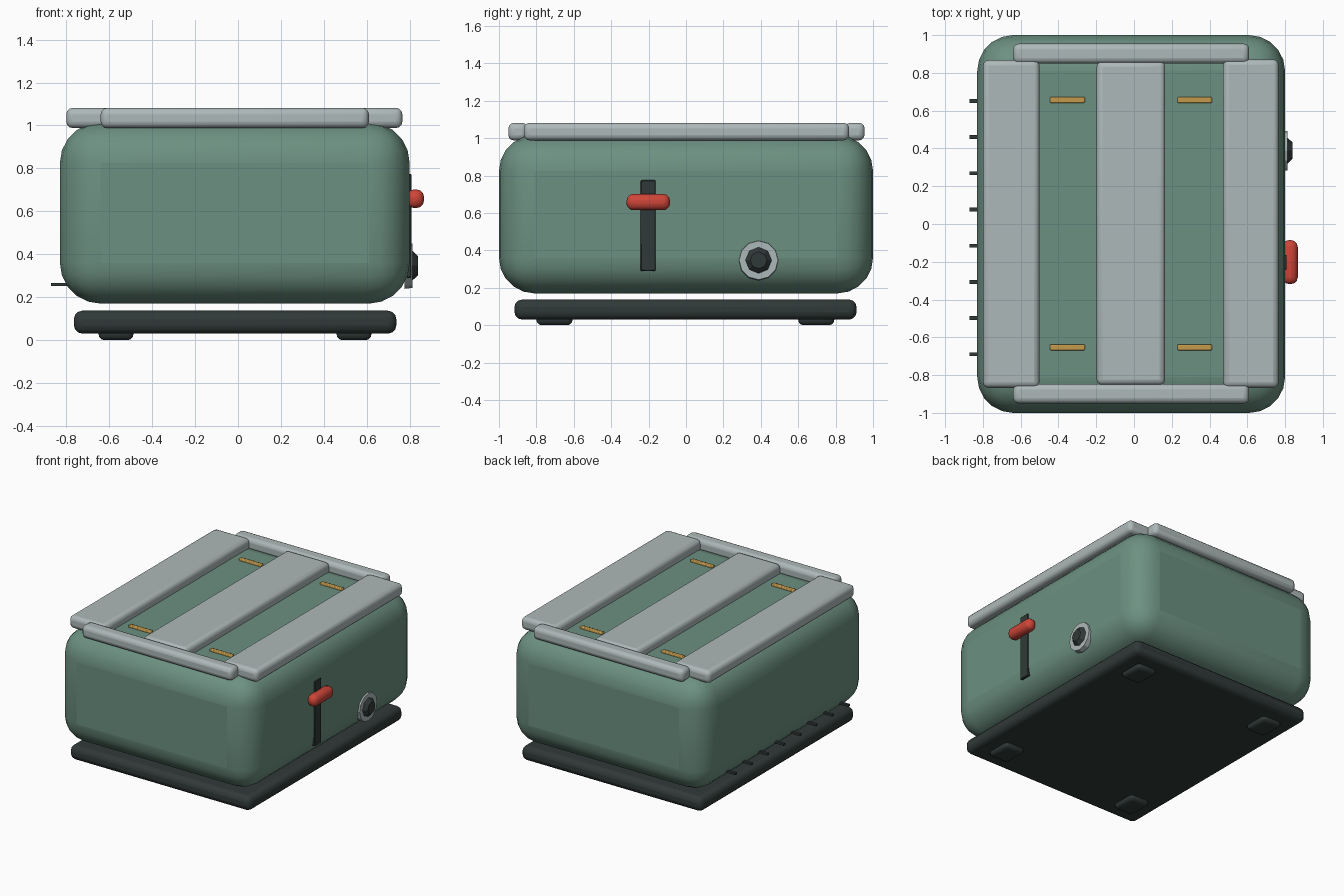
import bpy, math

if "Cube" in bpy.data.objects:
    bpy.data.objects.remove(bpy.data.objects["Cube"])


def material(name, rgb):
    m = bpy.data.materials.new(name)
    m.diffuse_color = (*rgb, 1)
    m.use_nodes = True
    m.node_tree.nodes["Principled BSDF"].inputs["Base Color"].default_value = m.diffuse_color
    return m


GREEN = material("green_enamel", (0.15, 0.28, 0.22))
STEEL = material("steel", (0.42, 0.48, 0.48))
DARK = material("dark_plastic", (0.03, 0.042, 0.04))
RED = material("red_plastic", (0.62, 0.06, 0.04))
BRASS = material("brass", (0.55, 0.32, 0.07))


def box(name, x, y, z, mat, bevel=0.0, segments=3):
    """Rounded box from (min, max) ranges on each axis."""
    bpy.ops.mesh.primitive_cube_add(
        size=1, location=[(a + b) / 2 for a, b in (x, y, z)])
    o = bpy.context.object
    o.name = name
    o.scale = [b - a for a, b in (x, y, z)]
    bpy.ops.object.transform_apply(location=False, rotation=False, scale=True)
    o.data.materials.append(mat)
    if bevel:
        m = o.modifiers.new("bevel", 'BEVEL')
        m.width, m.segments = bevel, segments
        bpy.ops.object.shade_smooth_by_angle(angle=math.radians(35))
    return o


def disc(name, x0, x1, r0, r1, sides, mat):
    """Tapered disc facing +x at the dial position."""
    bpy.ops.mesh.primitive_cone_add(
        vertices=sides, radius1=r0, radius2=r1, depth=x1 - x0,
        location=((x0 + x1) / 2, 0.388, 0.347), rotation=(0, math.pi / 2, 0))
    o = bpy.context.object
    o.name = name
    o.data.materials.append(mat)


# Shell, base and feet
box("body", (-0.83, 0.80), (-1, 1), (0.17, 1.015), GREEN, 0.19, 5)
box("base", (-0.765, 0.738), (-0.917, 0.912), (0.03, 0.137), DARK, 0.04)
for i, x in enumerate(((-0.65, -0.487), (0.459, 0.622))):
    for j, y in enumerate(((-0.80, -0.607), (0.60, 0.793))):
        box(f"foot_{i}{j}", x, y, (0, 0.06), DARK, 0.028)

# Top frame: three long rails and two end bars
TOP = (0.988, 1.082)
box("rail_left", (-0.80, -0.50), (-0.867, 0.868), TOP, STEEL, 0.03)
box("rail_middle", (-0.198, 0.165), (-0.853, 0.862), TOP, STEEL, 0.03)
box("rail_right", (0.472, 0.766), (-0.867, 0.872), TOP, STEEL, 0.03)
box("end_bar_front", (-0.64, 0.61), (-0.95, -0.847), TOP, STEEL, 0.03)
box("end_bar_back", (-0.64, 0.61), (0.85, 0.955), TOP, STEEL, 0.03)

# Brass guides in both slots
for i, x in enumerate(((-0.445, -0.26), (0.23, 0.413))):
    for j, y in enumerate((-0.653, 0.657)):
        box(f"slot_guide_{i}{j}", x, (y - 0.016, y + 0.016),
            (1.0, 1.03), BRASS, 0.006, 2)

# Lever track and lever
box("lever_track", (0.785, 0.808), (-0.243, -0.163), (0.29, 0.775), DARK, 0.004, 1)
box("lever", (0.785, 0.867), (-0.318, -0.085), (0.615, 0.702), RED, 0.036)

# Browning dial: ring and faceted knob
disc("dial_ring", 0.775, 0.812, 0.108, 0.104, 12, STEEL)
disc("dial_knob", 0.812, 0.838, 0.07, 0.045, 8, DARK)

# Vent fins on the left side
for i in range(8):
    y = -0.69 + i * 0.1917
    box(f"vent_fin_{i}", (-0.872, -0.77), (y - 0.01, y + 0.01),
        (0.252, 0.267), DARK)
